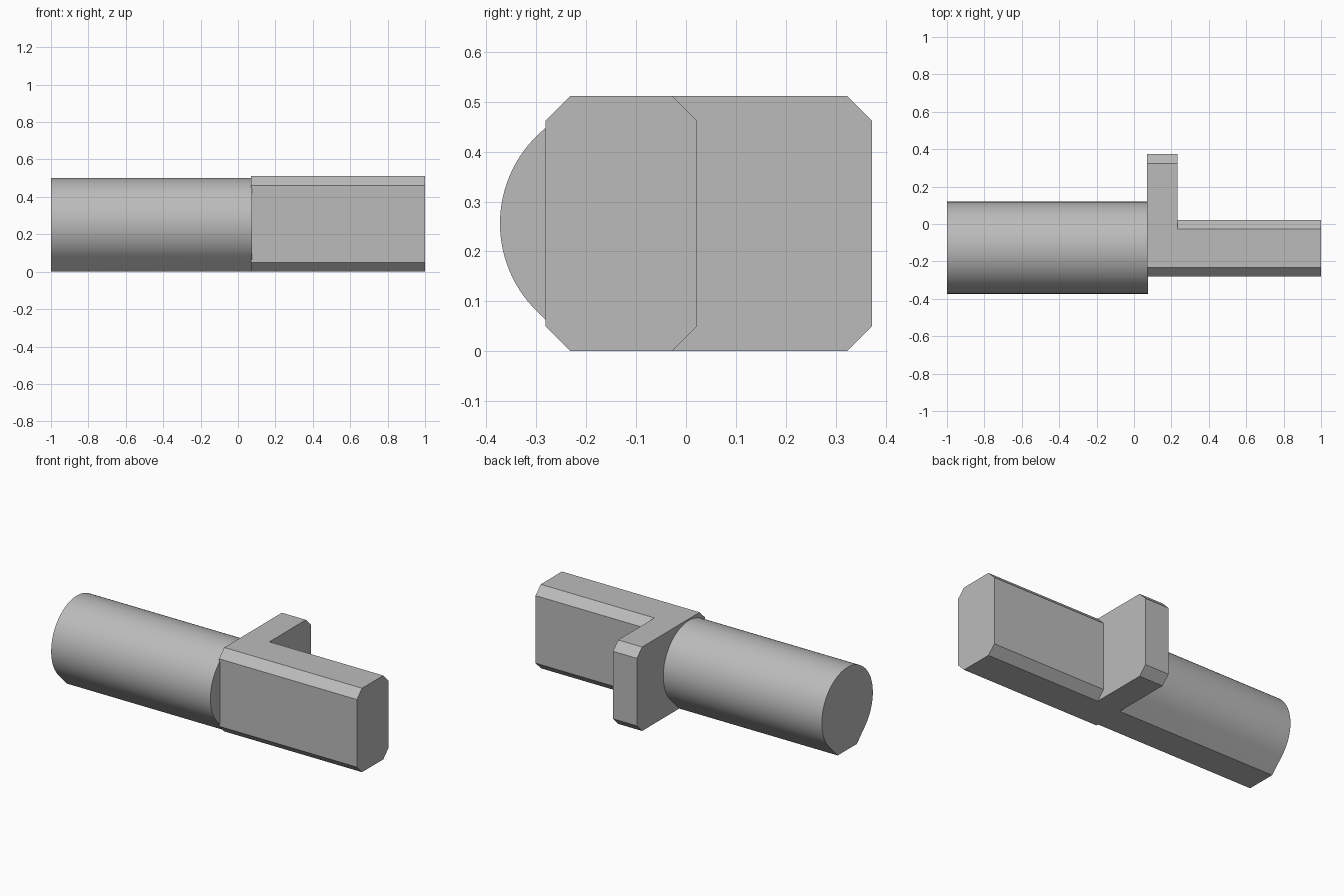
import bpy
import bmesh
import math

old = bpy.data.objects.get("Cube")
if old:
    bpy.data.objects.remove(old, do_unlink=True)

HEIGHT = 0.512
CHAMFER = 0.05
MID_Z = HEIGHT / 2

grey = bpy.data.materials.new("plain grey")
grey.use_nodes = True
grey.diffuse_color = (0.5, 0.5, 0.5, 1)
grey.node_tree.nodes["Principled BSDF"].inputs["Base Color"].default_value = (0.5, 0.5, 0.5, 1)


def extrude_x(name, profile, x0, x1):
    """Solid prism from a (y, z) profile, running along x."""
    bm = bmesh.new()
    face = bm.faces.new([bm.verts.new((x0, y, z)) for y, z in profile])
    moved = bmesh.ops.extrude_face_region(bm, geom=[face])["geom"]
    verts = [v for v in moved if isinstance(v, bmesh.types.BMVert)]
    bmesh.ops.translate(bm, verts=verts, vec=(x1 - x0, 0, 0))
    bmesh.ops.recalc_face_normals(bm, faces=bm.faces)
    mesh = bpy.data.meshes.new(name)
    bm.to_mesh(mesh)
    bm.free()
    mesh.materials.append(grey)
    obj = bpy.data.objects.new(name, mesh)
    bpy.context.collection.objects.link(obj)
    return obj


def chamfered(y0, y1):
    """Rectangle with its four corners cut at 45 degrees."""
    c, h = CHAMFER, HEIGHT
    return [(y0 + c, 0), (y1 - c, 0), (y1, c), (y1, h - c),
            (y1 - c, h), (y0 + c, h), (y0, h - c), (y0, c)]


def flat_bottom_round(cy, r, steps=96):
    """Circle whose underside follows 45 degree tangents to a flat base."""
    arc = [math.radians(-45 + 270 * i / steps) for i in range(steps + 1)]
    points = [(cy + r * math.cos(a), MID_Z + r * math.sin(a)) for a in arc]
    half = r * math.sqrt(2) - MID_Z
    return points + [(cy - half, 0), (cy + half, 0)]


# L-shaped key: long bar and side tab
body = extrude_x("shaft_and_key", chamfered(-0.282, 0.022), 0.07, 1.0)
tab = extrude_x("side_tab", chamfered(-0.282, 0.373), 0.07, 0.232)

# Round shaft with flat underside
shaft = extrude_x("round_shaft", flat_bottom_round(-0.127, 0.246), -1.0, 0.075)

# Fuse everything into one solid
for part in (tab, shaft):
    mod = body.modifiers.new("join_" + part.name, "BOOLEAN")
    mod.operation = "UNION"
    mod.solver = "EXACT"
    mod.object = part
bpy.ops.object.select_all(action="DESELECT")
body.select_set(True)
bpy.context.view_layer.objects.active = body
for mod in list(body.modifiers):
    bpy.ops.object.modifier_apply(modifier=mod.name)
for part in (tab, shaft):
    bpy.data.objects.remove(part, do_unlink=True)

bpy.ops.object.shade_smooth_by_angle(angle=math.radians(20))
